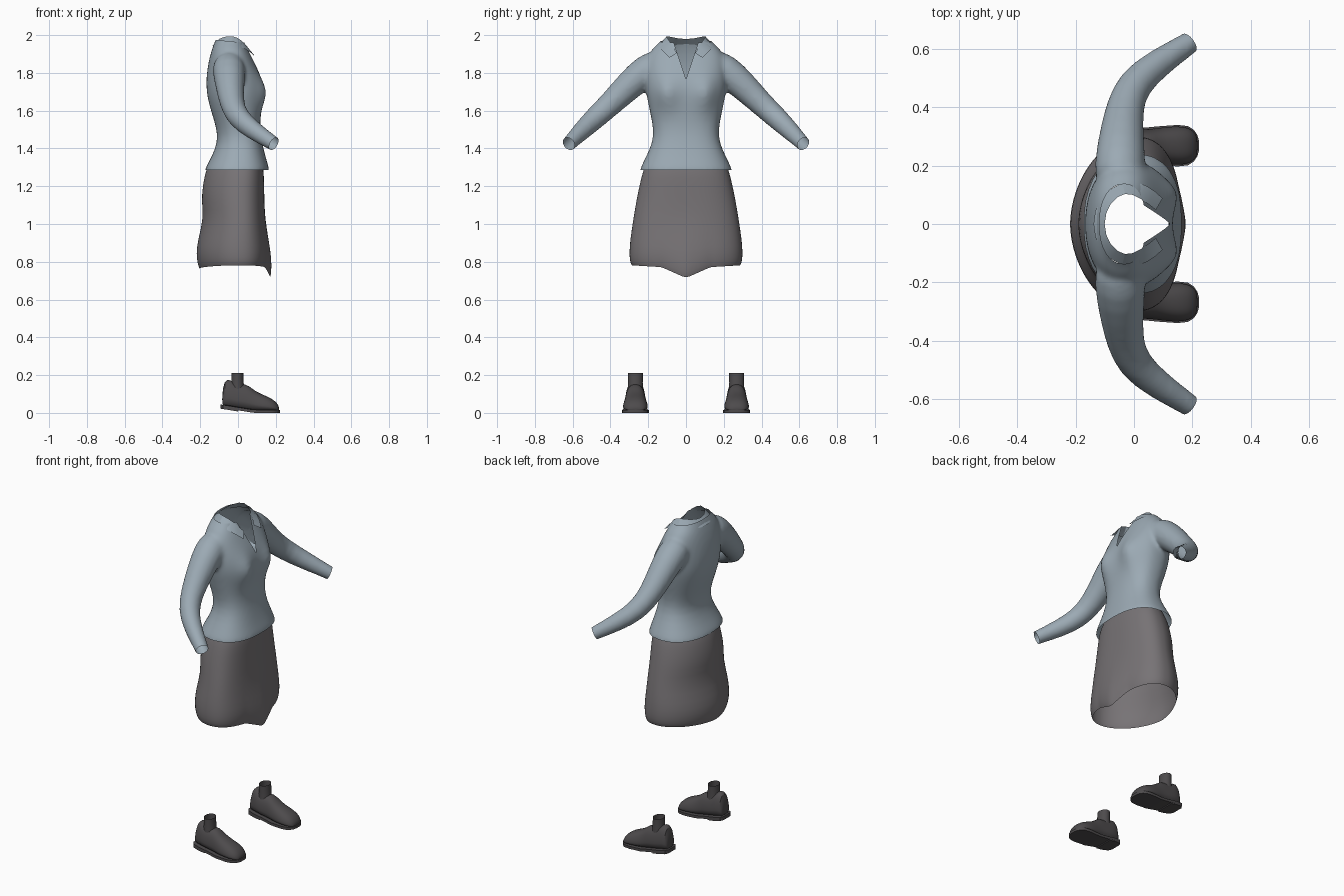
import bpy, bmesh, math
from mathutils import Vector

cube = bpy.data.objects.get("Cube")
if cube:
    bpy.data.objects.remove(cube, do_unlink=True)


def material(name, rgb):
    m = bpy.data.materials.new(name)
    m.use_nodes = True
    m.diffuse_color = (*rgb, 1)
    m.node_tree.nodes["Principled BSDF"].inputs["Base Color"].default_value = (*rgb, 1)
    return m


BLUE = material("blue grey cloth", (0.33, 0.40, 0.455))
GREY = material("warm grey cloth", (0.185, 0.172, 0.18))
DARK = material("dark leather", (0.075, 0.07, 0.073))


def loft(bm, rings, closed=True, caps=True):
    """Skin a row of equal-length point rings."""
    rows = [[bm.verts.new(p) for p in r] for r in rings]
    n = len(rows[0])
    for a, b in zip(rows, rows[1:]):
        for i in range(n if closed else n - 1):
            j = (i + 1) % n
            bm.faces.new((a[i], a[j], b[j], b[i]))
    if caps:
        bm.faces.new(rows[0])
        bm.faces.new(rows[-1])


def finish(bm, name, mat):
    bmesh.ops.recalc_face_normals(bm, faces=bm.faces)
    mesh = bpy.data.meshes.new(name)
    bm.to_mesh(mesh)
    bm.free()
    mesh.materials.append(mat)
    ob = bpy.data.objects.new(name, mesh)
    bpy.context.collection.objects.link(ob)
    return ob


def activate(ob):
    bpy.ops.object.select_all(action='DESELECT')
    ob.select_set(True)
    bpy.context.view_layer.objects.active = ob


def smooth(ob, levels=0, angle=50):
    if levels:
        sub = ob.modifiers.new("subdivide", 'SUBSURF')
        sub.levels = sub.render_levels = levels
        sub.boundary_smooth = 'PRESERVE_CORNERS'
    activate(ob)
    bpy.ops.object.shade_smooth_by_angle(angle=math.radians(angle))


def spow(v, e):
    return math.copysign(abs(v) ** e, v)


def body_ring(z, back, front, w, seg=40, n_front=2.5, n_back=2.2, shift=0):
    """Rounded horizontal section facing +x; shift moves its widest point forward."""
    mid = (front + back) / 2 + shift
    ring = []
    for i in range(seg):
        t = 2 * math.pi * i / seg
        c, s = math.cos(t), math.sin(t)
        n, a = (n_front, front - mid) if c > 0 else (n_back, mid - back)
        ring.append(Vector((mid + a * spow(c, 2 / n), w * spow(s, 2 / n), z)))
    return ring


# Shirt body: height, back, front, half width
bm = bmesh.new()
torso = [(1.24, -.19, .175, .262), (1.29, -.178, .167, .245), (1.35, -.142, .147, .215),
         (1.43, -.108, .128, .177), (1.50, -.112, .117, .172), (1.58, -.137, .12, .188),
         (1.65, -.158, .128, .203), (1.71, -.168, .132, .215), (1.78, -.168, .122, .217),
         (1.85, -.158, .09, .213), (1.90, -.146, .066, .2), (1.94, -.133, .046, .168),
         (1.97, -.12, .034, .128), (2.03, -.10, .02, .10)]
rings = [body_ring(*row) for row in torso]
for ring in rings:
    for p in ring:
        if p.x > 0:   # bust
            p.x += .042 * math.exp(-((abs(p.y) - .105) / .052) ** 2 - ((p.z - 1.69) / .06) ** 2)
loft(bm, rings)

# Sleeves: centre and radius along the arm
arm = [(-.05, .12, 1.855, .085), (-.048, .21, 1.815, .09), (-.043, .30, 1.735, .079),
       (-.033, .40, 1.635, .066), (-.002, .48, 1.562, .061), (.08, .55, 1.495, .052),
       (.19, .62, 1.425, .039), (.25, .66, 1.385, .036)]
for s in (1, -1):
    pts = [Vector((x, y * s, z)) for x, y, z, r in arm]
    rings = []
    for i, p in enumerate(pts):
        t = (pts[min(i + 1, len(pts) - 1)] - pts[max(i - 1, 0)]).normalized()
        u = t.cross(Vector((1, 0, 0.5))).normalized()
        v = t.cross(u)
        rings.append([p + arm[i][3] * (u * math.cos(k * math.pi / 8) + v * math.sin(k * math.pi / 8))
                      for k in range(16)])
    loft(bm, rings)
shirt = finish(bm, "shirt", BLUE)

# Blend body and sleeves into one skin
activate(shirt)
shirt.modifiers.new("round", 'SUBSURF').levels = 1
remesh = shirt.modifiers.new("merge", 'REMESH')
remesh.mode = 'VOXEL'
remesh.voxel_size = .011
relax = shirt.modifiers.new("relax", 'SMOOTH')
relax.factor, relax.iterations = .5, 10
for name in ("round", "merge", "relax"):
    bpy.ops.object.modifier_apply(modifier=name)

# Open the hem, neck, cuffs and front V
bm = bmesh.new()
bm.from_mesh(shirt.data)


def cut(co, no, inside, remove=None):
    """Slice chosen faces by a plane and drop those beyond it (or by a rule)."""
    co, no = Vector(co), Vector(no)
    faces = [f for f in bm.faces if inside(f.calc_center_median())]
    geom = set(faces)
    for f in faces:
        geom.update(f.verts)
        geom.update(f.edges)
    bmesh.ops.bisect_plane(bm, geom=list(geom), plane_co=co, plane_no=no, dist=1e-5)
    if remove is None:
        def remove(c):
            return inside(c) and (c - co).dot(no) > 0
    bmesh.ops.delete(bm, geom=[f for f in bm.faces if remove(f.calc_center_median())],
                     context='FACES')


cut((0, 0, 1.287), (0, 0, -1), lambda c: c.z < 1.34 and abs(c.y) < .4)
cut((-.03, 0, 1.966), (.1, 0, 1), lambda c: c.z > 1.9)
for s in (1, -1):
    cut((.19, .62 * s, 1.425), (.11, .08 * s, -.065), lambda c: c.y * s > .52)
V_TIP, V_SLOPE = 1.765, .33
for s in (1, -1):
    cut((0, 0, V_TIP), (0, s, -V_SLOPE), lambda c: c.x > 0 and c.z > 1.7 and abs(c.y) < .2,
        lambda c: s < 0 and c.x > 0 and abs(c.y) < V_SLOPE * (c.z - V_TIP))
bm.to_mesh(shirt.data)
bm.free()
smooth(shirt)

# Folded collar: upper and lower edge of one half, mirrored
upper = [(.075, .048, 1.905), (.022, .09, 1.975), (-.03, .113, 2.0), (-.085, .075, 1.988), (-.108, 0, 1.975)]
lower = [(.098, .088, 1.88), (.045, .138, 1.93), (-.04, .154, 1.955), (-.125, .088, 1.945), (-.145, 0, 1.94)]


def mirrored(edge):
    return edge + [(x, -y, z) for x, y, z in edge[-2::-1]]


bm = bmesh.new()
loft(bm, [mirrored(upper), mirrored(lower)], closed=False, caps=False)
smooth(finish(bm, "collar", BLUE), 1)

# Skirt: fuller in front, tapering behind, with a pointed front hem
skirt = [(1.34, -.14, .12, .20), (1.29, -.17, .137, .226), (1.20, -.187, .138, .247),
         (1.12, -.193, .14, .263), (1.03, -.182, .143, .278), (.92, -.212, .155, .295),
         (.85, -.222, .163, .3), (.80, -.212, .156, .297), (.782, -.204, .15, .287)]
bm = bmesh.new()
rings = [body_ring(*row, seg=96, n_front=2.5, n_back=1.85, shift=.03) for row in skirt]
for ring in rings:
    low = max(0, min(1, (1.0 - ring[0].z) / .2))
    for p in ring:
        point = max(0, 1 - abs(p.y) / .13) if p.x > 0 else 0
        p.x += .022 * low * point
        p.z -= low ** 2 * (.05 * point + .018 * (1 - abs(p.y) / .3))
loft(bm, rings, caps=False)
smooth(finish(bm, "skirt", GREY), 1)

# Shoes: x, top height, half width of the upper
upper_rows = [(-.084, .09, .036), (-.074, .178, .047), (-.04, .178, .055), (-.01, .152, .057),
              (.045, .155, .058), (.075, .128, .061), (.11, .106, .066), (.15, .09, .069),
              (.185, .072, .064), (.207, .052, .05), (.218, .03, .03)]
sole_rows = [(-.092, .034), (-.08, .052), (-.04, .06), (.02, .06), (.08, .066),
             (.15, .071), (.185, .067), (.205, .054), (.217, .036), (.222, .018)]


def ground(x):
    return max(0, .028 - .16 * (x + .09))


for side, s in (("left", 1), ("right", -1)):
    cy = .268 * s
    bm = bmesh.new()
    rings = []
    for x, top, w in upper_rows:
        base = ground(x) + .01
        rings.append([(x, cy + w * spow(math.cos(k * math.pi / 12), .8),
                       base + (top - base) * math.sin(k * math.pi / 12) ** .8) for k in range(13)])
    loft(bm, rings)
    smooth(finish(bm, side + "_shoe_upper", DARK), 1)

    bm = bmesh.new()
    rings = []
    for x, w in sole_rows:
        z = ground(x)
        rings.append([(x, cy + a * w, z + h) for a, h in ((-1, 0), (1, 0), (1, .016), (-1, .016))])
    loft(bm, rings)
    # Heel block
    rings = [[(x, cy + a * w, ground(x) + h) for a, h in ((-1, -.006), (1, -.006), (1, .01), (-1, .01))]
             for x, w in sole_rows[:3] + [(0, .058)]]
    loft(bm, rings)
    smooth(finish(bm, side + "_shoe_sole", DARK), 0, 35)

    # Open-topped sock
    bm = bmesh.new()
    rings = [[(-.003 + rx * math.cos(k * math.pi / 12), cy + ry * math.sin(k * math.pi / 12), z)
              for k in range(24)]
             for z, rx, ry in ((.11, .04, .042), (.16, .033, .039), (.212, .031, .04))]
    loft(bm, rings, caps=False)
    smooth(finish(bm, side + "_sock", DARK))
